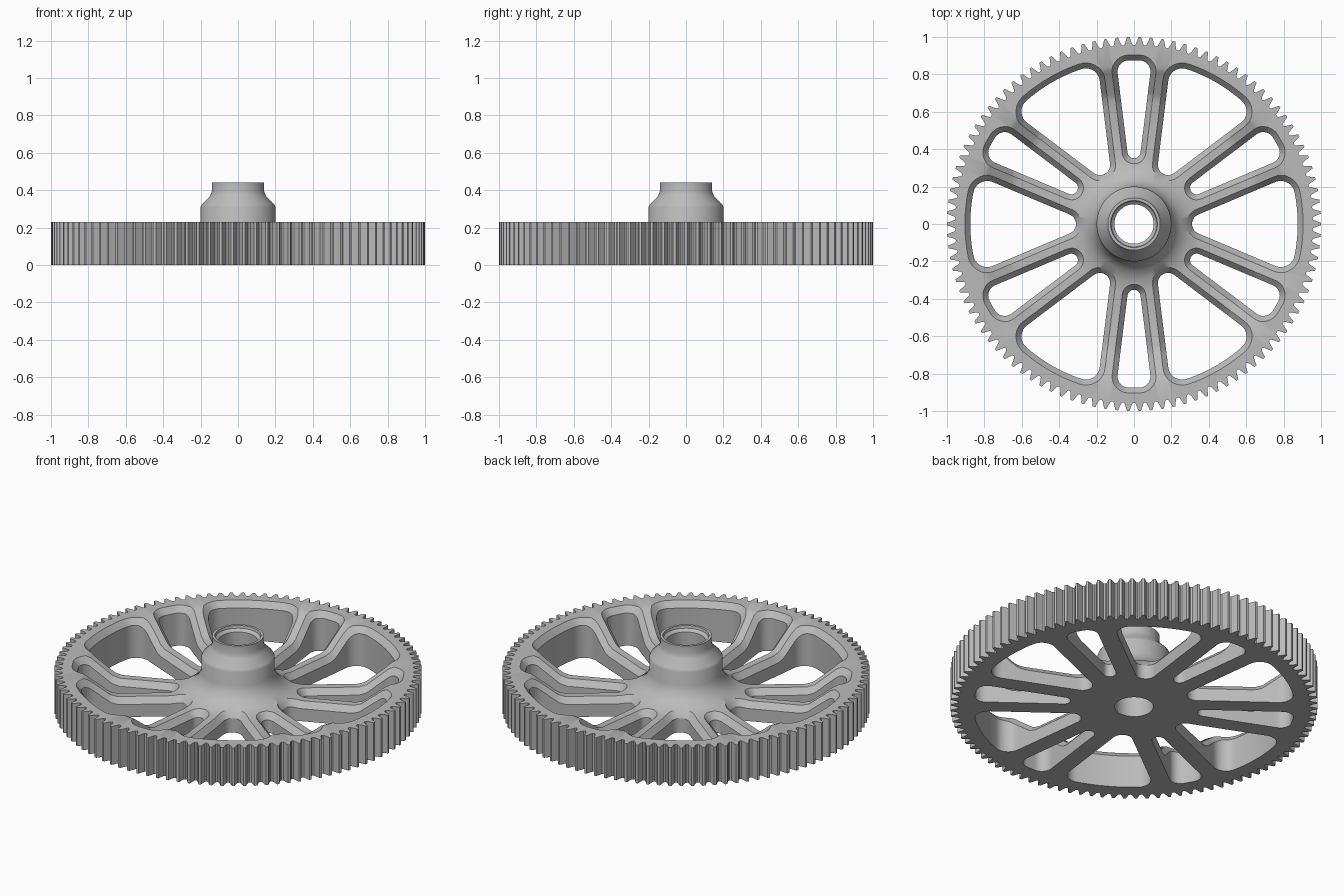
import bpy, bmesh, math
from math import sin, cos, pi, radians
from mathutils import Vector

if "Cube" in bpy.data.objects:
    bpy.data.objects.remove(bpy.data.objects["Cube"])

TEETH, ROOT, RIM_Z = 102, 0.955, 0.23
SPOKE_HALF, SPOKE_SHIFT, SPOKE_TILT = 0.05, 0.0375, radians(7.1)

# Upper surface from the rim down the spokes and up to the hub (radius, height)
WEB = [(0.85, RIM_Z), (0.825, 0.218), (0.7, 0.122), (0.66, 0.11), (0.37, 0.11),
       (0.3, 0.122), (0.25, 0.15), (0.22, 0.185), (0.2, 0.23)]
HUB = [(0.2, 0.31), (0.193, 0.325), (0.15, 0.368), (0.145, 0.38), (0.14, 0.395),
       (0.14, 0.44), (0.125, 0.44), (0.122, 0.425), (0.105, 0.41)]


def top_height(r):
    if r >= WEB[0][0]:
        return RIM_Z
    for (r1, z1), (r0, z0) in zip(WEB, WEB[1:]):
        if r >= r0:
            return z0 + (z1 - z0) * (r - r0) / (r1 - r0)
    return WEB[-1][1]


def new_object(name, bm):
    bmesh.ops.recalc_face_normals(bm, faces=bm.faces)
    mesh = bpy.data.meshes.new(name)
    bm.to_mesh(mesh)
    bm.free()
    obj = bpy.data.objects.new(name, mesh)
    bpy.context.collection.objects.link(obj)
    return obj


def bridge(bm, a, b):
    n = len(a)
    for i in range(n):
        j = (i + 1) % n
        bm.faces.new((a[i], a[j], b[j], b[i]))


# Gear body: tooth outline at the outside, turned profile inside
def gear_body():
    bm = bmesh.new()
    tooth = [(-0.5, ROOT), (-0.36, ROOT + 0.004), (-0.22, 0.98),
             (-0.11, 1.0), (0.11, 1.0), (0.22, 0.98), (0.36, ROOT + 0.004)]
    outline = [((k + t) * 2 * pi / TEETH, r) for k in range(TEETH) for t, r in tooth]

    def ring(z, radius=None):
        return [bm.verts.new(((radius or r) * cos(a), (radius or r) * sin(a), z))
                for a, r in outline]

    rings = [ring(0), ring(RIM_Z)]
    rings += [ring(z, r) for r, z in WEB + HUB]
    rings.append(ring(0, HUB[-1][0]))
    for a, b in zip(rings, rings[1:] + rings[:1]):
        bridge(bm, a, b)
    return new_object("gear_wheel", bm)


# Rounded wedge outline as (point, outward normal), pointing along +x
def wedge(apex, half, outer, tip_r, corner_r):
    edge = Vector((cos(half), sin(half)))
    normal = Vector((-sin(half), cos(half)))
    tip = Vector((apex + tip_r / sin(half), 0))
    # Corner centre: inside the side edge and inside the outer arc
    base = Vector((apex, 0)) - normal * corner_r
    b = base.dot(edge)
    reach = -b + math.sqrt(b * b - base.length_squared + (outer - corner_r) ** 2)
    corner = base + edge * reach
    turn = math.atan2(corner.y, corner.x)
    side = half + pi / 2
    pts = []

    def arc(centre, radius, a0, a1, steps):
        for i in range(steps + 1):
            a = a0 + (a1 - a0) * i / steps
            n = Vector((cos(a), sin(a)))
            pts.append((centre + n * radius, n))

    arc(tip, tip_r, pi, side, 8)
    start, end = pts[-1][0], corner + normal * corner_r
    pts += [(start.lerp(end, i / 30), normal) for i in range(1, 30)]
    arc(corner, corner_r, side, turn, 9)
    arc(Vector((0, 0)), outer, turn * 0.85, 0, 8)
    mirror = [(Vector((p.x, -p.y)), Vector((n.x, -n.y))) for p, n in pts[1:-1]]
    return pts + mirror[::-1]


# Window cutter: straight wall, then a chamfer that follows the upper surface
def add_cutter(bm, outline, angle, width=0.028, depth=0.035, extra=0.006):
    def ring(offset, height):
        out = []
        for p, n in outline:
            q = p + n * offset
            x, y = q.x * cos(angle) - q.y * sin(angle), q.x * sin(angle) + q.y * cos(angle)
            out.append(bm.verts.new((x, y, height(p + n * min(offset, width)))))
        return out

    rings = [ring(0, lambda q: -0.1),
             ring(0, lambda q: top_height(q.length) - depth),
             ring(width + extra, lambda q: top_height(q.length) + extra),
             ring(width + extra, lambda q: 0.6)]
    for a, b in zip(rings, rings[1:]):
        bridge(bm, a, b)
    bm.faces.new(rings[0][::-1])
    bm.faces.new(rings[-1])


body = gear_body()

narrow_apex = (SPOKE_HALF / cos(SPOKE_TILT) - SPOKE_SHIFT) / math.tan(SPOKE_TILT)
wide_half = pi / 6 - SPOKE_TILT
wide_apex = (SPOKE_HALF + SPOKE_SHIFT * cos(SPOKE_TILT)) / sin(wide_half)
narrow = wedge(narrow_apex, SPOKE_TILT, 0.875, 0.035, 0.06)
wide = wedge(wide_apex, wide_half, 0.875, 0.055, 0.075)

cut_bm = bmesh.new()
for k in range(6):
    add_cutter(cut_bm, wide, k * pi / 3)
    add_cutter(cut_bm, narrow, k * pi / 3 + pi / 6)
cutter = new_object("window_cutter", cut_bm)
cutter.hide_render = True

# Cut the windows, then remove the cutter
bpy.ops.object.select_all(action='DESELECT')
bpy.context.view_layer.objects.active = body
body.select_set(True)
mod = body.modifiers.new("windows", 'BOOLEAN')
mod.operation = 'DIFFERENCE'
mod.solver = 'EXACT'
mod.object = cutter
bpy.ops.object.modifier_apply(modifier=mod.name)
bpy.data.objects.remove(cutter)

# Single grey material
grey = bpy.data.materials.new("grey_metal")
grey.use_nodes = True
colour = (0.5, 0.5, 0.5, 1)
grey.diffuse_color = colour
grey.node_tree.nodes["Principled BSDF"].inputs["Base Color"].default_value = colour
body.data.materials.clear()
body.data.materials.append(grey)
bpy.ops.object.shade_smooth_by_angle(angle=radians(30))
